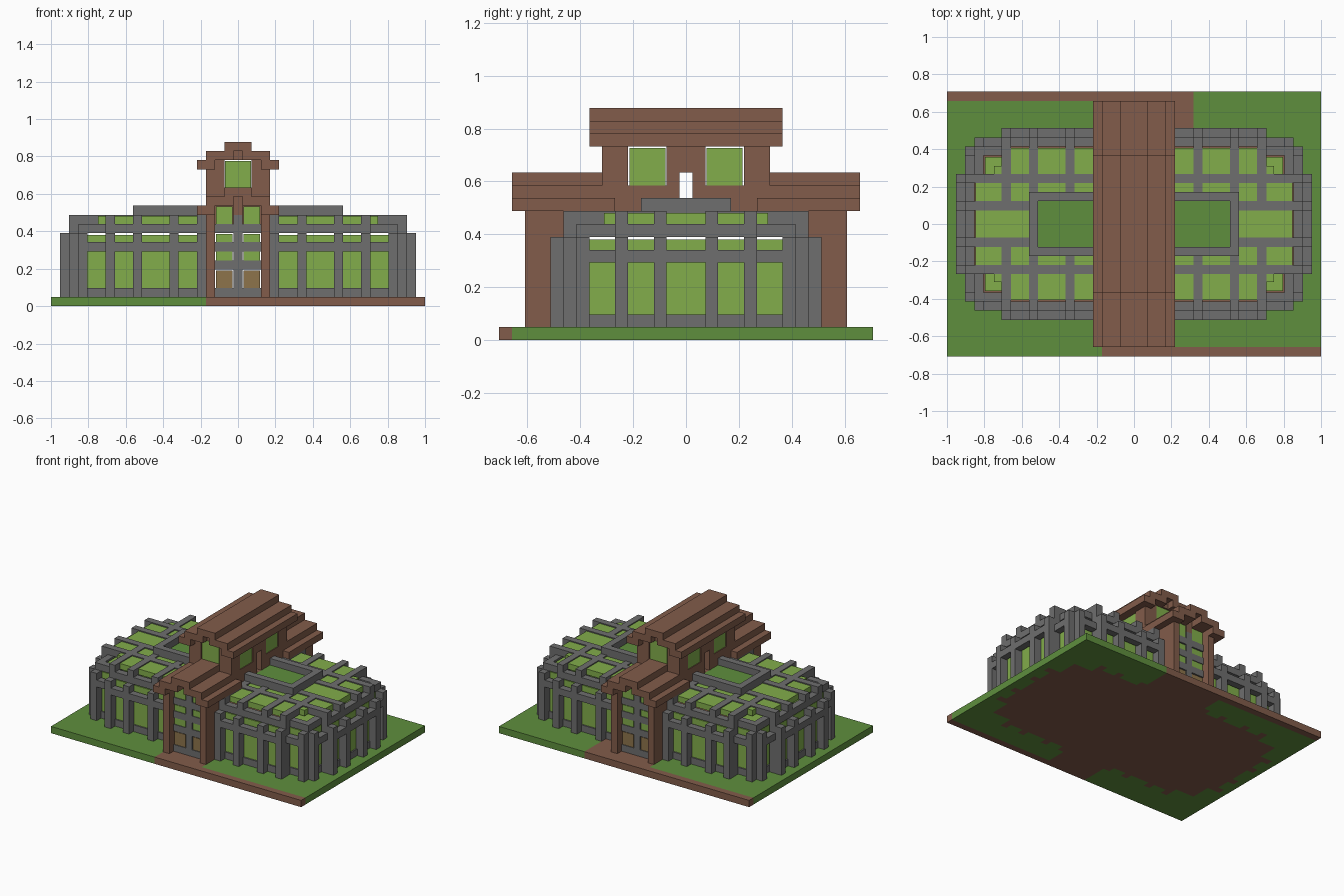
import bpy, bmesh
from mathutils import Vector

U = 2 / 41  # one block

old = bpy.data.objects.get("Cube")
if old:
    bpy.data.objects.remove(old, do_unlink=True)


def material(name, rgb):
    m = bpy.data.materials.new(name)
    m.use_nodes = True
    m.diffuse_color = (*rgb, 1)
    m.node_tree.nodes["Principled BSDF"].inputs["Base Color"].default_value = (*rgb, 1)
    return m


grass = material("grass green", (0.114, 0.275, 0.048))
pane = material("pane green", (0.223, 0.418, 0.07))
grey = material("frame grey", (0.156, 0.156, 0.156))
brown = material("timber brown", (0.223, 0.107, 0.069))
tan = material("door tan", (0.27, 0.175, 0.07))


def finish(name, bm, mats):
    mesh = bpy.data.meshes.new(name)
    bmesh.ops.recalc_face_normals(bm, faces=bm.faces)
    bm.to_mesh(mesh)
    bm.free()
    for m in mats:
        mesh.materials.append(m)
    ob = bpy.data.objects.new(name, mesh)
    bpy.context.collection.objects.link(ob)
    return ob


def part(name, mat, boxes, inset=0.0):
    """Boxes given as inclusive block ranges (x, y, z), mirrored to all four quarters."""
    bm = bmesh.new()
    done = set()
    for xs, ys, zs in boxes:
        for sx in (1, -1):
            for sy in (1, -1):
                key = (*sorted(sx * v for v in xs), *sorted(sy * v for v in ys), *zs)
                if key in done:
                    continue
                done.add(key)
                x0, x1, y0, y1, z0, z1 = key
                lo = Vector((x0 - .5, y0 - .5, z0)) + Vector((inset, inset, 0))
                hi = Vector((x1 + .5, y1 + .5, z1 + 1)) - Vector((inset, inset, inset))
                verts = bmesh.ops.create_cube(bm, size=1)["verts"]
                for v in verts:
                    v.co = Vector([(lo[a] + hi[a]) / 2 + v.co[a] * (hi[a] - lo[a])
                                   for a in range(3)]) * U
    return finish(name, bm, [mat])


# Ground slab with earth paths and an earth floor under the hall
def is_earth(i, j):
    a, b = abs(i), abs(j)
    hall = (b <= 9 and a <= 14) or (b <= 8 and a <= 17) or (b <= 5 and a <= 18)
    feet = (b == 10 and a in (4, 7, 11, 14)) or (a == 19 and b in (2, 5))
    front = (j == -14 and i >= -3) or (a <= 3 and j < 0)
    back = (j == 14 and i <= 6) or (j > 9 and -3 <= i <= 6)
    return hall or feet or front or back


bm = bmesh.new()
bmesh.ops.create_grid(bm, x_segments=41, y_segments=29, size=.5)
for v in bm.verts:
    v.co = (v.co.x * 41 * U, v.co.y * 29 * U, U)
ext = bmesh.ops.extrude_face_region(bm, geom=bm.faces[:], use_keep_orig=True)
for v in ext["geom"]:
    if isinstance(v, bmesh.types.BMVert):
        v.co.z = 0
for f in bm.faces:
    c = f.calc_center_median() / U
    i = max(-20, min(20, round(c.x)))
    j = max(-14, min(14, round(c.y)))
    f.material_index = int(is_earth(i, j))
finish("ground_slab", bm, [grass, brown])

# Wall lines of one quarter, as (x range, y range), outer then inner
OUTER = [((4, 14), (10, 10)), ((14, 17), (9, 9)), ((18, 18), (5, 8)), ((19, 19), (-5, 5))]
INNER = [((4, 14), (9, 9)), ((14, 17), (8, 8)), ((17, 17), (5, 8)), ((18, 18), (-5, 5))]
FRONT_POSTS = (4, 7, 11, 14)
SIDE_POSTS = (2, 5)

# Outer posts with the lower rail
outer = [((i, i), (10, 10), (1, 7)) for i in FRONT_POSTS]
outer += [((19, 19), (j, j), (1, 7)) for j in SIDE_POSTS]
outer += [((17, 17), (9, 9), (1, 7)), ((18, 18), (8, 8), (1, 7))]
outer += [(x, y, (6, 6)) for x, y in OUTER]
part("outer_posts_and_rail", grey, outer)

# Inner posts, sill and upper rail
inner = [((i, i), (9, 9), (1, 9)) for i in FRONT_POSTS]
inner += [((18, 18), (j, j), (1, 9)) for j in SIDE_POSTS]
inner += [((17, 17), (8, 8), (1, 8))]
inner += [(x, y, (k, k)) for x, y in INNER for k in (1, 8)]
part("inner_posts_and_rails", grey, inner)

# Wall panes, set a little behind the posts
part("wall_panes", pane, [(x, y, (2, 7)) for x, y in INNER], inset=.2)

# Roof ribs and roof panes
ribs = [((i, i), (3, 9), (9, 9)) for i in FRONT_POSTS]
ribs += [((4, 18), (j, j), (9, 9)) for j in SIDE_POSTS]
part("roof_ribs", grey, ribs)
part("roof_panes", pane, [((4, 17), (-5, 5), (9, 9)), ((4, 14), (-8, 8), (9, 9)),
                          ((14, 15), (5, 6), (9, 9)), ((14, 16), (5, 7), (8, 8))], inset=.15)

# Roof terraces with a parapet
part("terrace_lawn", grass, [((4, 10), (-2, 2), (9, 9))], inset=-.01)
part("terrace_parapet", grey, [((4, 11), (3, 3), (9, 10)), ((11, 11), (-3, 3), (9, 10))])


# Stepped gable roofs
def gable_roof(name, base, y_eave, y_ridge):
    part(name, brown, [((3, 4), y_eave, (base, base)),
                       ((1, 3), y_ridge, (base + 1, base + 1)),
                       ((-1, 1), y_ridge, (base + 2, base + 2))])


gable_roof("porch_roofs", 10, (6, 13), (7, 13))
gable_roof("tower_roof", 15, (-7, 7), (-7, 7))

# Porch walls and entrance fronts
part("porch_walls", brown, [((3, 3), (8, 12), (1, 9)), ((0, 0), (11, 11), (10, 11))])
part("entrance_frame", grey, [((0, 0), (11, 11), (1, 9))] +
     [((-2, 2), (11, 11), (k, k)) for k in (1, 4, 6, 8)])
part("entrance_doors", tan, [((1, 2), (11, 11), (2, 3))], inset=.1)
part("entrance_panes", pane, [((1, 2), (11, 11), (5, 7)), ((1, 2), (11, 11), (9, 10))], inset=.1)

# Tower walls, with a doorway to each terrace and gaps for windows
part("tower_walls", brown, [
    ((3, 3), (1, 6), (10, 11)), ((3, 3), (1, 1), (12, 14)),
    ((3, 3), (5, 6), (12, 14)), ((3, 3), (0, 0), (13, 14)),
    ((-3, 3), (6, 6), (10, 12)), ((2, 3), (6, 6), (13, 15)),
    ((0, 0), (6, 6), (16, 16)), ((-3, 3), (-6, 6), (9, 9))])
part("tower_side_panes", pane, [((3, 3), (2, 4), (12, 14))], inset=.1)
part("tower_gable_panes", pane, [((-1, 1), (6, 6), (13, 15))], inset=.1)
